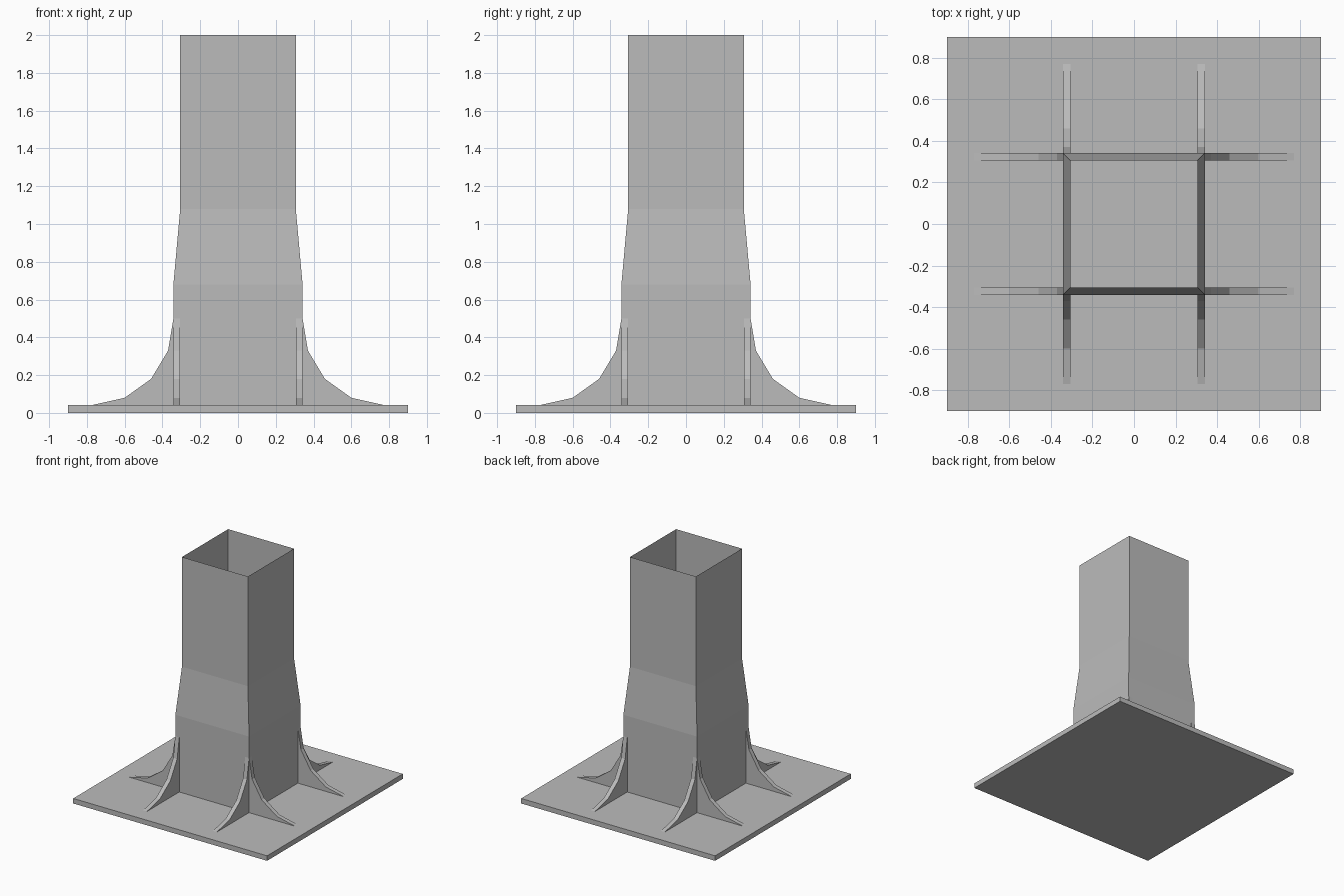
import bpy, bmesh
from math import pi
from mathutils import Matrix

if "Cube" in bpy.data.objects:
    bpy.data.objects.remove(bpy.data.objects["Cube"], do_unlink=True)

GREY = (0.5, 0.5, 0.5, 1)
steel = bpy.data.materials.new("grey_steel")
steel.use_nodes = True
steel.diffuse_color = GREY
steel.node_tree.nodes["Principled BSDF"].inputs["Base Color"].default_value = GREY

PLATE_TOP = 0.042


def finish(bm, name):
    bmesh.ops.recalc_face_normals(bm, faces=bm.faces)
    mesh = bpy.data.meshes.new(name)
    bm.to_mesh(mesh)
    bm.free()
    mesh.materials.append(steel)
    obj = bpy.data.objects.new(name, mesh)
    bpy.context.collection.objects.link(obj)
    return obj


# Square base plate
bm = bmesh.new()
bmesh.ops.create_cube(bm, size=1, matrix=Matrix.Translation((0, 0, PLATE_TOP / 2))
                      @ Matrix.Diagonal((1.8, 1.8, PLATE_TOP, 1)))
finish(bm, "base_plate")

# Open square post, wider towards the foot
bm = bmesh.new()
rings = []
for half, z in [(0.342, PLATE_TOP), (0.342, 0.68), (0.306, 1.08), (0.306, 2)]:
    rings.append([bm.verts.new((sx * half, sy * half, z))
                  for sx, sy in [(-1, -1), (1, -1), (1, 1), (-1, 1)]])
for low, high in zip(rings, rings[1:]):
    for i in range(4):
        j = (i + 1) % 4
        bm.faces.new((low[i], low[j], high[j], high[i]))
finish(bm, "post")

# Curved gussets: two per side, flush with the post corners
PROFILE = [(0.342, PLATE_TOP), (0.77, PLATE_TOP), (0.6, 0.08), (0.46, 0.18),
           (0.37, 0.33), (0.342, 0.5)]


def gusset(name, side, turn):
    bm = bmesh.new()
    face = bm.faces.new([bm.verts.new((r, side * 0.306, z)) for r, z in PROFILE])
    out = bmesh.ops.extrude_face_region(bm, geom=[face])
    verts = [v for v in out["geom"] if isinstance(v, bmesh.types.BMVert)]
    bmesh.ops.translate(bm, verts=verts, vec=(0, side * 0.036, 0))
    bm.transform(Matrix.Rotation(turn * pi / 2, 4, "Z"))
    finish(bm, name)


for turn, place in enumerate(["left", "back", "right", "front"]):
    for side, end in [(-1, "a"), (1, "b")]:
        gusset(f"{place}_gusset_{end}", side, turn)
